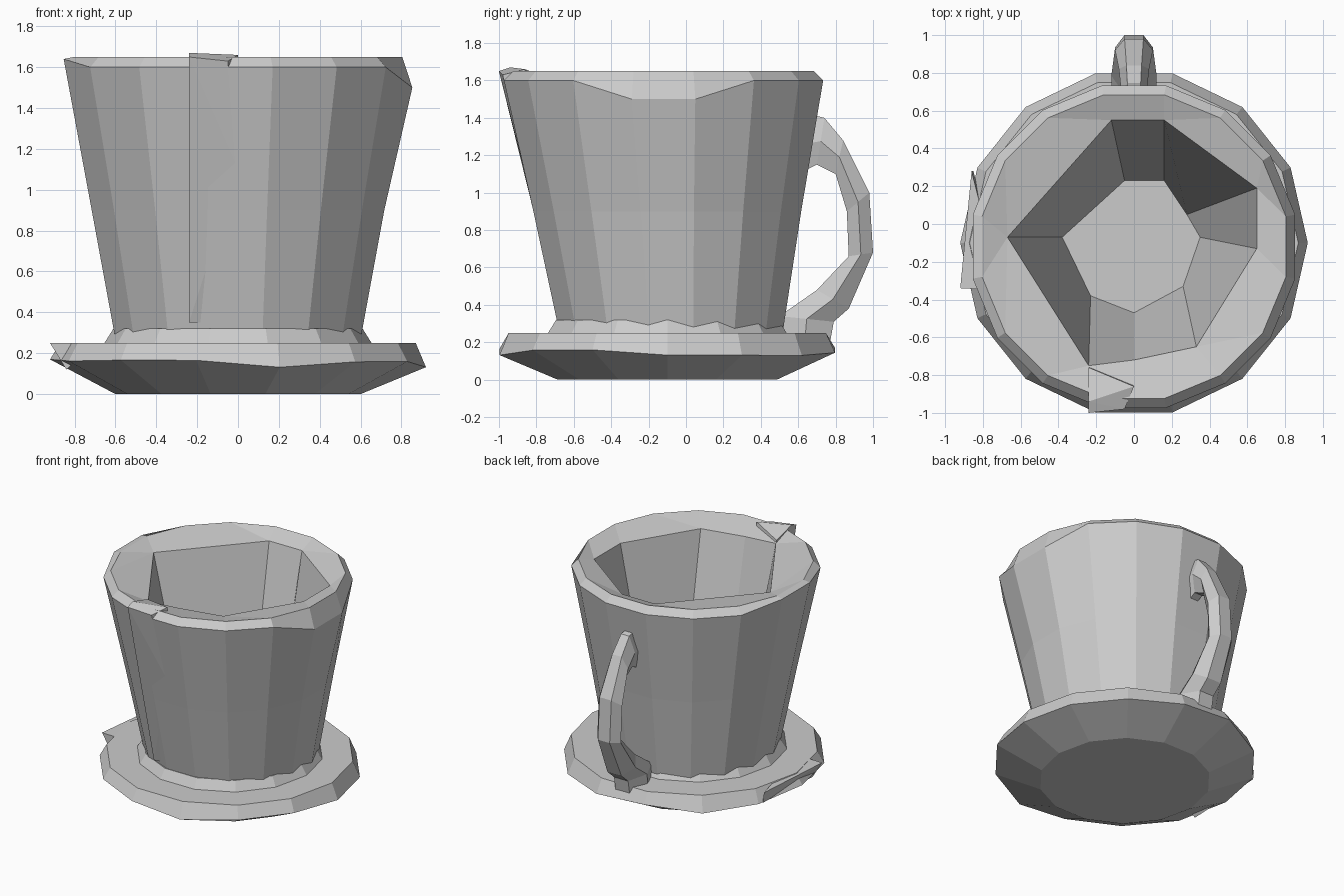
import bpy, bmesh
from math import sin, cos, pi, dist

cube = bpy.data.objects.get("Cube")
if cube:
    bpy.data.objects.remove(cube)

grey = bpy.data.materials.new("plain_grey")
grey.use_nodes = True
colour = (0.6, 0.6, 0.6, 1)
grey.diffuse_color = colour
grey.node_tree.nodes["Principled BSDF"].inputs["Base Color"].default_value = colour


def finish(name, bm):
    """Turn the mesh data into a flat-shaded grey object."""
    bmesh.ops.recalc_face_normals(bm, faces=bm.faces)
    mesh = bpy.data.meshes.new(name)
    bm.to_mesh(mesh)
    bm.free()
    mesh.materials.append(grey)
    part = bpy.data.objects.new(name, mesh)
    bpy.context.collection.objects.link(part)
    return part


def loft(name, rings):
    """Skin equal-length rings, cap both ends and merge repeated corners."""
    bm = bmesh.new()
    loops = [[bm.verts.new(point) for point in ring] for ring in rings]
    for lower, upper in zip(loops, loops[1:]):
        for i in range(len(lower)):
            j = (i + 1) % len(lower)
            bm.faces.new((lower[i], lower[j], upper[j], upper[i]))
    for end in (loops[0], loops[-1]):
        bm.faces.new(end)
    bmesh.ops.remove_doubles(bm, verts=bm.verts, dist=0.001)
    return finish(name, bm)


def hull(name, points):
    """Wrap a closed convex solid around a few points."""
    bm = bmesh.new()
    for point in points:
        bm.verts.new(point)
    bmesh.ops.convex_hull(bm, input=bm.verts)
    return finish(name, bm)


def polygon(sides, radius, height, axis=-0.1):
    """Regular ring with a flat back and front."""
    turns = [(step + 0.5) * 2 * pi / sides for step in range(sides)]
    return [(radius * sin(turn), axis + radius * cos(turn), height) for turn in turns]


# Saucer: flat base, uneven lip, broad flat top and a low foot ring
saucer_sides = 14
lip = [(x, y, height + 0.02 * sin(5 * x + 3 * y))
       for x, y, height in polygon(saucer_sides, 0.92, 0.15)]
loft("saucer", [polygon(saucer_sides, 0.6, 0), lip,
                polygon(saucer_sides, 0.87, 0.25),
                polygon(saucer_sides, 0.6, 0.25)])
loft("foot_ring", [polygon(saucer_sides, 0.66, 0.24),
                   polygon(saucer_sides, 0.61, 0.32)])
hull("saucer_chip", [(-0.92, -0.34, 0.25), (-0.86, 0.28, 0.24), (-0.7, -0.35, 0.25),
                     (-0.84, -0.34, 0.12), (-0.85, 0.28, 0.16)])

# Cup inside: uneven mouth corners, each joined to one floor corner
wells = [((0.16, 0.55), (0.16, 0.23)), ((0.65, 0.19), (0.28, 0.05)),
         ((0.65, -0.13), (0.35, -0.07)), ((0.33, -0.65), (0.26, -0.33)),
         ((0, -0.72), (0, -0.47)), ((-0.24, -0.75), (-0.23, -0.38)),
         ((-0.67, -0.07), (-0.38, -0.07)), ((-0.12, 0.55), (-0.05, 0.23))]
cup_sides = 16
mouth, floor = [], []
for x, y, height in polygon(cup_sides, 0.7, 1.6):
    top, bottom = min(wells, key=lambda well: dist(well[0], (x, y)))
    mouth.append((*top, height))
    floor.append((*bottom, 0.35))

# Cup outside: sloping wall and bevelled rim, dipped on one side
shoulder = []
for x, y, height in polygon(cup_sides, 0.87, 1.6, axis=-0.12):
    dipped = x > 0.8 and abs(y) < 0.4
    raised = x < -0.8
    shoulder.append((x, y, height - 0.1 * dipped + 0.04 * raised))
loft("cup", [polygon(cup_sides, 0.61, 0.26, axis=-0.08),
             polygon(cup_sides, 0.73, 0.9), shoulder,
             polygon(cup_sides, 0.82, 1.65, axis=-0.12), mouth, floor])

# Raised overlapping strip that narrows down the front of the cup
left_edge, right_edge = -0.24, 0
hull("front_overlap", [(left_edge, -1, 1.65), (left_edge, -0.94, 1.67),
                       (left_edge, -0.76, 1.62), (-0.05, -0.98, 1.63),
                       (right_edge, -0.86, 1.66), (right_edge, -0.86, 1.1),
                       (left_edge, -0.68, 0.35), (-0.1, -0.66, 0.35)])

# Handle: six-sided sections, each an outer point, an inner point and a half width
sections = [((0.66, 1.42), (0.6, 1.1), 0.06),
            ((0.74, 1.4), (0.7, 1.15), 0.07),
            ((0.84, 1.28), (0.8, 1.1), 0.08),
            ((0.98, 1), (0.86, 0.9), 0.1),
            ((1, 0.68), (0.87, 0.66), 0.1),
            ((0.87, 0.38), (0.7, 0.48), 0.12),
            ((0.79, 0.31), (0.5, 0.34), 0.12),
            ((0.77, 0.2), (0.5, 0.2), 0.12)]


def handle_section(outer, inner, half):
    middle = [(a + b) / 2 for a, b in zip(outer, inner)]
    across = ((-half / 2, outer), (half / 2, outer), (half, middle),
              (half / 2, inner), (-half / 2, inner), (-half, middle))
    return [(x, y, z) for x, (y, z) in across]


loft("handle", [handle_section(*section) for section in sections])
